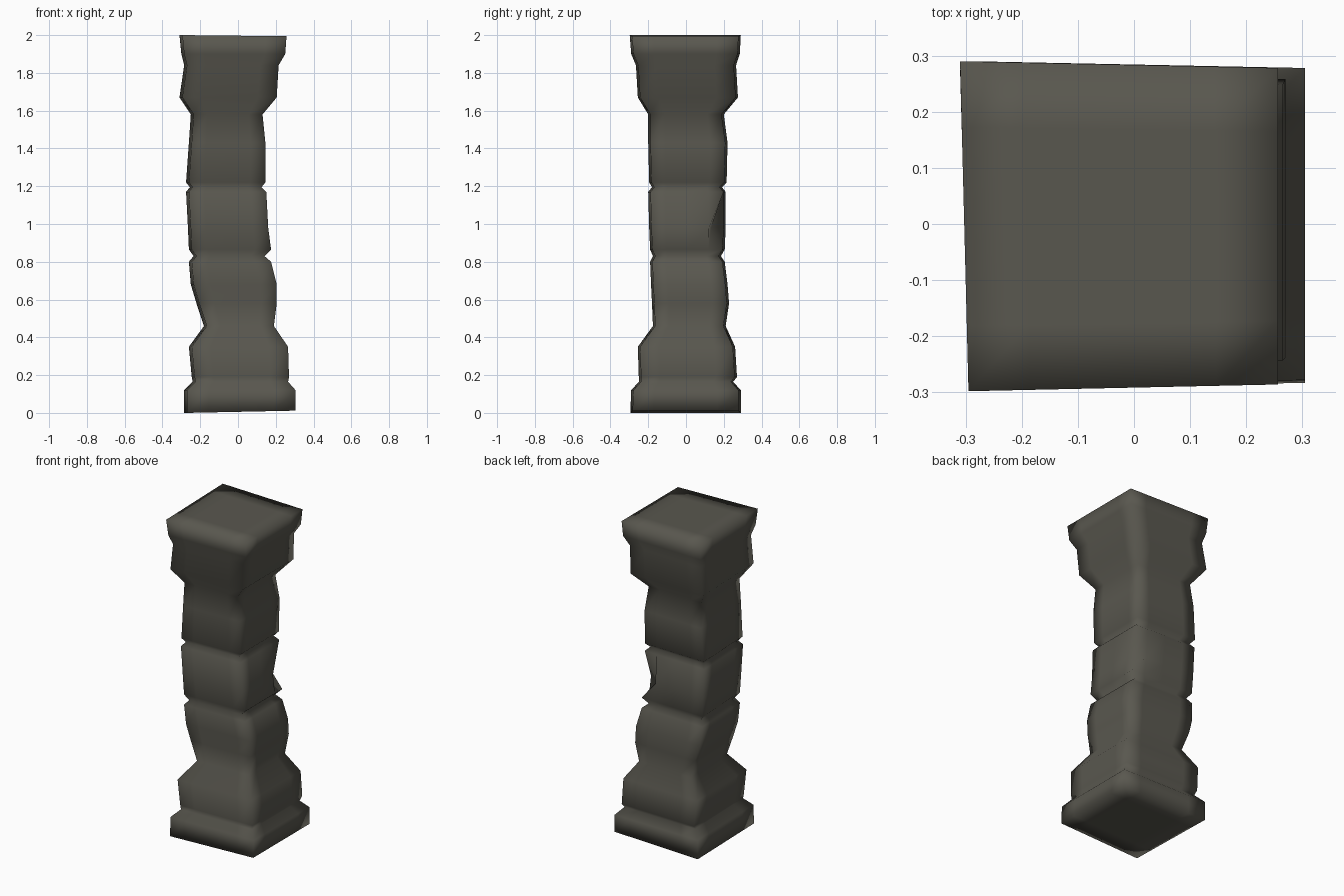
import bpy
import bmesh

cube = bpy.data.objects.get("Cube")
if cube:
    bpy.data.objects.remove(cube, do_unlink=True)

# Weathered pillar outline, bottom to top: height, left, right, front, back limits
PROFILE = [
    (0, -.285, .305, -.295, .29),
    (.12, -.285, .305, -.29, .29),
    (.165, -.24, .265, -.25, .25),
    (.19, -.245, .27, -.25, .27),
    (.35, -.26, .265, -.255, .26),
    (.46, -.18, .19, -.175, .21),
    (.58, -.22, .205, -.18, .228),
    (.68, -.25, .205, -.185, .22),
    (.8, -.26, .175, -.19, .205),
    (.83, -.235, .14, -.175, .185),
    (.865, -.26, .175, -.19, .205),
    (.98, -.265, .16, -.195, .21),
    (1.17, -.275, .15, -.2, .21),
    (1.195, -.255, .125, -.18, .19),
    (1.22, -.275, .145, -.195, .215),
    (1.43, -.26, .145, -.2, .22),
    (1.58, -.25, .13, -.2, .2),
    (1.67, -.31, .205, -.255, .275),
    (1.84, -.285, .215, -.265, .265),
    (1.9, -.3, .25, -.29, .285),
    (2, -.31, .257, -.298, .29),
]
STEPS = (0, .2, .5, .8, 1)   # loops across each side, tighter at the corners
N = len(STEPS) - 1
TOP = len(PROFILE) - 1
CHIPPED_ROW = 11             # row holding the broken corner
CHIP = .065


def corner_point(i, j, k):
    """Position of a grid point on one row, with a slightly skewed square section."""
    u, v = STEPS[i], STEPS[j]
    z, left, right, front, back = PROFILE[k]
    left += .015 * (1 - v)
    front += .012 * u
    back -= .012 * u
    x = left + (right - left) * u
    y = front + (back - front) * v
    if k == 0:
        z += .012 * u
    if k == TOP:
        z -= .006 * u
    if k == CHIPPED_ROW and i == N and j == N:
        x -= CHIP
        y -= CHIP
    return x, y, z


def build_pillar():
    bm = bmesh.new()
    verts = {}

    def vert(i, j, k):
        key = (i, j, k)
        if key not in verts:
            verts[key] = bm.verts.new(corner_point(i, j, k))
        return verts[key]

    # Perimeter of the square section, counter-clockwise
    loop = ([(i, 0) for i in range(N)] + [(N, j) for j in range(N)]
            + [(i, N) for i in range(N, 0, -1)] + [(0, j) for j in range(N, 0, -1)])

    # Side walls
    for k in range(TOP):
        for a, b in zip(loop, loop[1:] + loop[:1]):
            bm.faces.new((vert(*a, k), vert(*b, k), vert(*b, k + 1), vert(*a, k + 1)))

    # Bottom and top caps
    for k in (0, TOP):
        for i in range(N):
            for j in range(N):
                bm.faces.new((vert(i, j, k), vert(i + 1, j, k),
                              vert(i + 1, j + 1, k), vert(i, j + 1, k)))

    bmesh.ops.recalc_face_normals(bm, faces=bm.faces[:])
    for face in bm.faces:
        face.smooth = True
    mesh = bpy.data.meshes.new("stone_pillar")
    bm.to_mesh(mesh)
    bm.free()
    pillar = bpy.data.objects.new("stone_pillar", mesh)
    bpy.context.collection.objects.link(pillar)
    return pillar


# Dark stone colour
stone = bpy.data.materials.new("dark_stone")
stone.use_nodes = True
colour = (.1, .096, .078, 1)
stone.diffuse_color = colour
shader = stone.node_tree.nodes["Principled BSDF"]
shader.inputs["Base Color"].default_value = colour
shader.inputs["Roughness"].default_value = .9

build_pillar().data.materials.append(stone)
